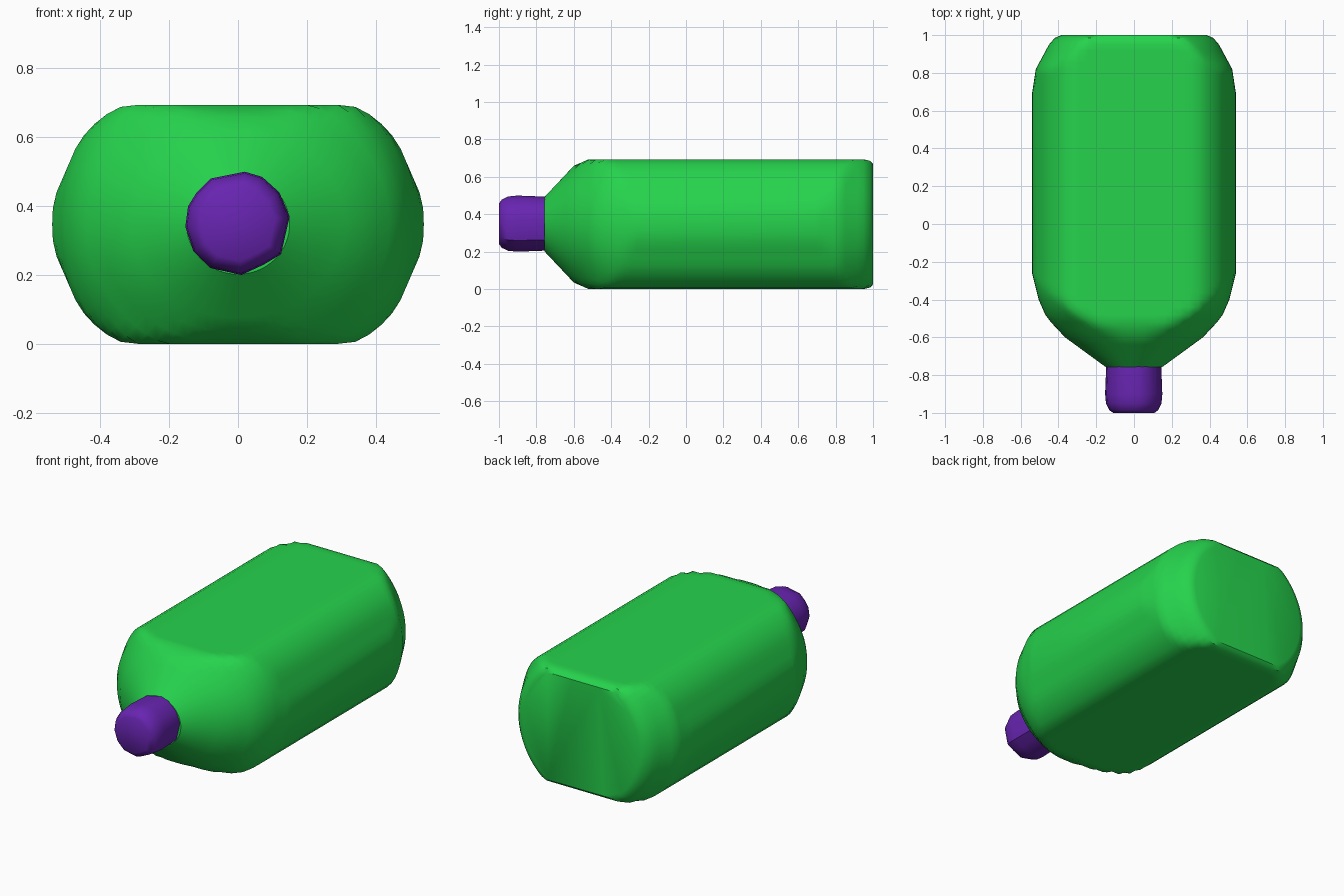
import bpy, bmesh, math

cube = bpy.data.objects.get("Cube")
if cube:
    bpy.data.objects.remove(cube, do_unlink=True)

MID = 0.347  # height of the bottle's long axis and half its thickness


def material(name, colour):
    m = bpy.data.materials.new(name)
    m.use_nodes = True
    m.diffuse_color = colour
    m.node_tree.nodes["Principled BSDF"].inputs["Base Color"].default_value = colour
    return m


def loft(name, rings, mat, angle):
    """Skin a list of closed rings and cap both ends."""
    bm = bmesh.new()
    loops = [[bm.verts.new(p) for p in ring] for ring in rings]
    for a, b in zip(loops, loops[1:]):
        for i in range(len(a)):
            j = (i + 1) % len(a)
            bm.faces.new((a[i], a[j], b[j], b[i]))
    bm.faces.new(loops[0])
    bm.faces.new(loops[-1])
    bmesh.ops.recalc_face_normals(bm, faces=bm.faces)
    mesh = bpy.data.meshes.new(name)
    bm.to_mesh(mesh)
    bm.free()
    mesh.materials.append(mat)
    obj = bpy.data.objects.new(name, mesh)
    bpy.context.collection.objects.link(obj)
    bpy.ops.object.select_all(action="DESELECT")
    obj.select_set(True)
    bpy.context.view_layer.objects.active = obj
    bpy.ops.object.shade_smooth_by_angle(angle=math.radians(angle))
    return obj


def mix(a, b, t):
    return [p + (q - p) * t for p, q in zip(a, b)]


# Body profile: y, half width, half height before flattening, flat limit
profile = [
    (-0.757, 0.15, 0.145, 0.145), (-0.6, 0.365, 0.315, 0.312),
    (-0.52, 0.44, 0.40, MID), (-0.48, 0.47, 0.45, MID),
    (-0.4, 0.505, 0.505, MID), (-0.26, 0.54, 0.54, MID),
    (0.69, 0.54, 0.54, MID), (0.82, 0.52, 0.52, MID),
    (0.95, 0.45, 0.45, MID), (0.985, 0.42, 0.42, 0.338),
    (1.0, 0.385, 0.385, 0.322),
]
# Planes that bevel the round sides into the flat top: normal x, z, distance
bevels = [(0.467, 0.884, 0.461), (0.733, 0.68, 0.504), (0.918, 0.397, 0.521)]


def body_ring(y, w, v, flat, count=72):
    ring = []
    for i in range(count):
        t = 2 * math.pi * i / count
        c, s = math.cos(t), math.sin(t)
        r = 1 / math.hypot(c / w, s / v)
        r = min(r, flat / max(abs(s), 0.001))
        for nx, nz, d in bevels:
            r = min(r, d / (nx * abs(c) + nz * abs(s)))
        ring.append((r * c, y, MID + r * s))
    return ring


rings = []
for a, b in zip(profile, profile[1:]):
    steps = max(1, round((b[0] - a[0]) / 0.035)) if b[0] - a[0] < 0.5 else 1
    rings += [body_ring(*mix(a, b, k / steps)) for k in range(steps)]
rings.append(body_ring(*profile[-1]))
loft("bottle_body", rings, material("bright green", (0.019, 0.65, 0.073, 1)), 35)

# Cap: slightly uneven outline, rounded at the mouth
outline = [
    (0.02, 0.50), (0.07, 0.485), (0.12, 0.44), (0.15, 0.37), (0.125, 0.26),
    (0.075, 0.23), (0.01, 0.20), (-0.08, 0.22), (-0.13, 0.27),
    (-0.153, 0.34), (-0.145, 0.40), (-0.12, 0.44), (-0.08, 0.48),
]
cap_profile = [(-1.0, 0.72), (-0.985, 0.86), (-0.95, 0.97), (-0.9, 1.0), (-0.745, 0.96)]
cap_rings = [[(x * k, y, MID + (z - MID) * k) for x, z in outline]
             for y, k in cap_profile]
loft("bottle_cap", cap_rings, material("deep purple", (0.138, 0.018, 0.44, 1)), 40)
